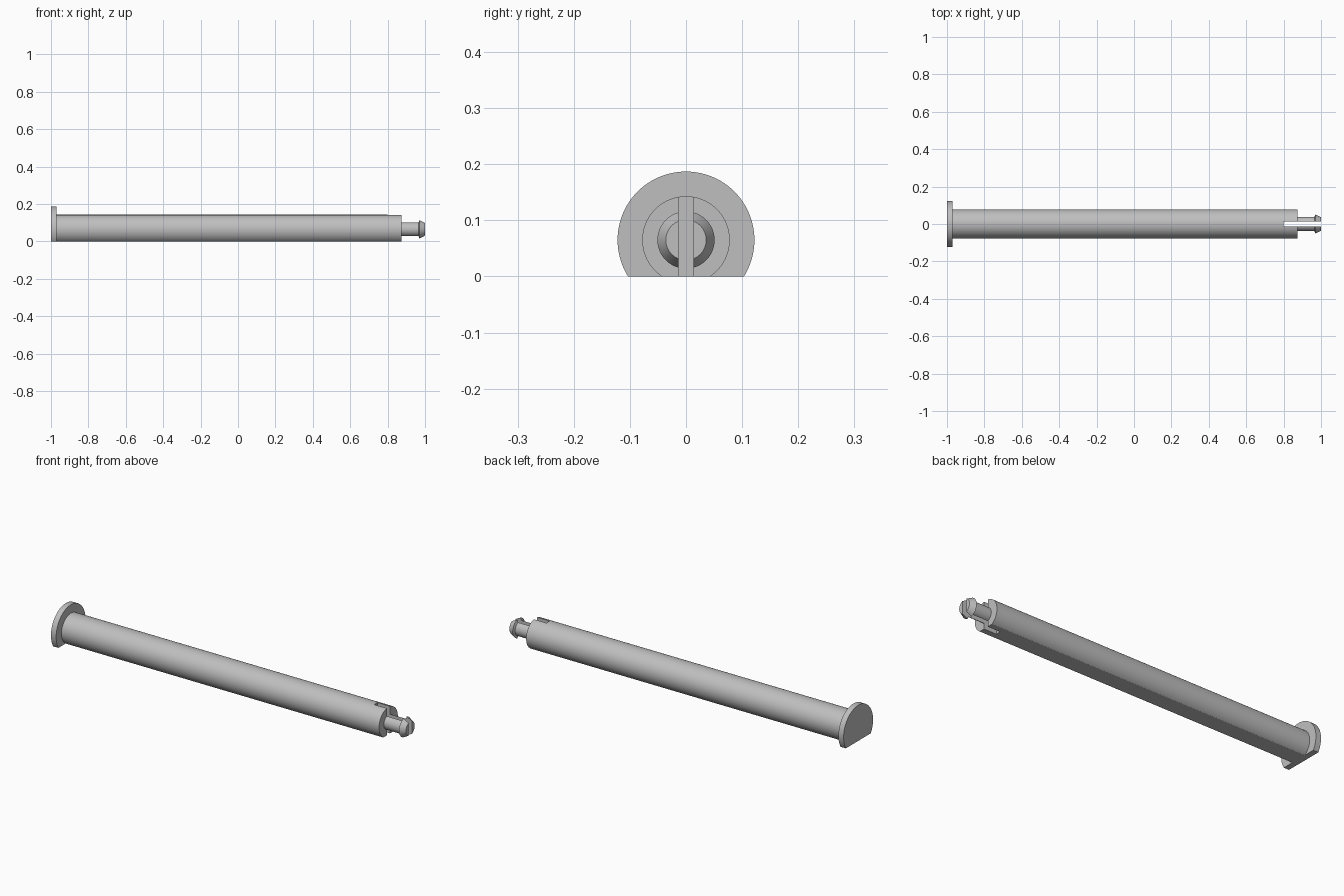
import bpy
import bmesh
import math
from mathutils import Matrix, Vector

cube = bpy.data.objects.get("Cube")
if cube:
    bpy.data.objects.remove(cube, do_unlink=True)

AXIS_Z = 0.065
SEGMENTS = 96

grey = bpy.data.materials.new("plain_grey")
grey.use_nodes = True
colour = (0.52, 0.52, 0.52, 1)
grey.diffuse_color = colour
grey.node_tree.nodes["Principled BSDF"].inputs["Base Color"].default_value = colour


def make_object(name, bm):
    mesh = bpy.data.meshes.new(name)
    bm.to_mesh(mesh)
    bm.free()
    obj = bpy.data.objects.new(name, mesh)
    bpy.context.collection.objects.link(obj)
    return obj


def lathe(profile):
    """Revolve (x, radius) points about the long axis and cap both ends."""
    bm = bmesh.new()
    rings = []
    for x, r in profile:
        angles = [math.tau * i / SEGMENTS for i in range(SEGMENTS)]
        rings.append([bm.verts.new((x, r * math.cos(a), AXIS_Z + r * math.sin(a)))
                      for a in angles])
    for a, b in zip(rings, rings[1:]):
        for i in range(SEGMENTS):
            j = (i + 1) % SEGMENTS
            bm.faces.new((a[i], a[j], b[j], b[i]))
    bm.faces.new(rings[0])
    bm.faces.new(rings[-1])
    bmesh.ops.recalc_face_normals(bm, faces=bm.faces)
    return bm


# Flanged head, long shaft, thin neck and tapered barb
bm = lathe([(-1, 0.122), (-0.97, 0.122), (-0.97, 0.078), (0.873, 0.078),
            (0.873, 0.038), (0.965, 0.038), (0.97, 0.051), (1, 0.036)])

# Flat underside along the head and shaft
cut = bmesh.ops.bisect_plane(bm, geom=bm.verts[:] + bm.edges[:] + bm.faces[:],
                             plane_co=Vector(), plane_no=Vector((0, 0, -1)),
                             clear_outer=True)
rim = [e for e in cut["geom_cut"] if isinstance(e, bmesh.types.BMEdge)]
bmesh.ops.holes_fill(bm, edges=rim, sides=0)
bmesh.ops.recalc_face_normals(bm, faces=bm.faces)
pin = make_object("snap_pin", bm)
pin.data.materials.append(grey)

# Slot that splits the snap end into two prongs
bm = bmesh.new()
bmesh.ops.create_cube(bm, size=1, matrix=Matrix.Translation((1, 0, AXIS_Z))
                      @ Matrix.Diagonal((0.4, 0.027, 0.5, 1)))
slot = make_object("slot_cutter", bm)
slot.hide_render = True

bpy.ops.object.select_all(action="DESELECT")
pin.select_set(True)
bpy.context.view_layer.objects.active = pin
mod = pin.modifiers.new("slot", "BOOLEAN")
mod.operation = "DIFFERENCE"
mod.solver = "EXACT"
mod.object = slot
bpy.ops.object.modifier_apply(modifier=mod.name)
bpy.data.objects.remove(slot, do_unlink=True)

bpy.ops.object.shade_smooth_by_angle(angle=math.radians(25))
